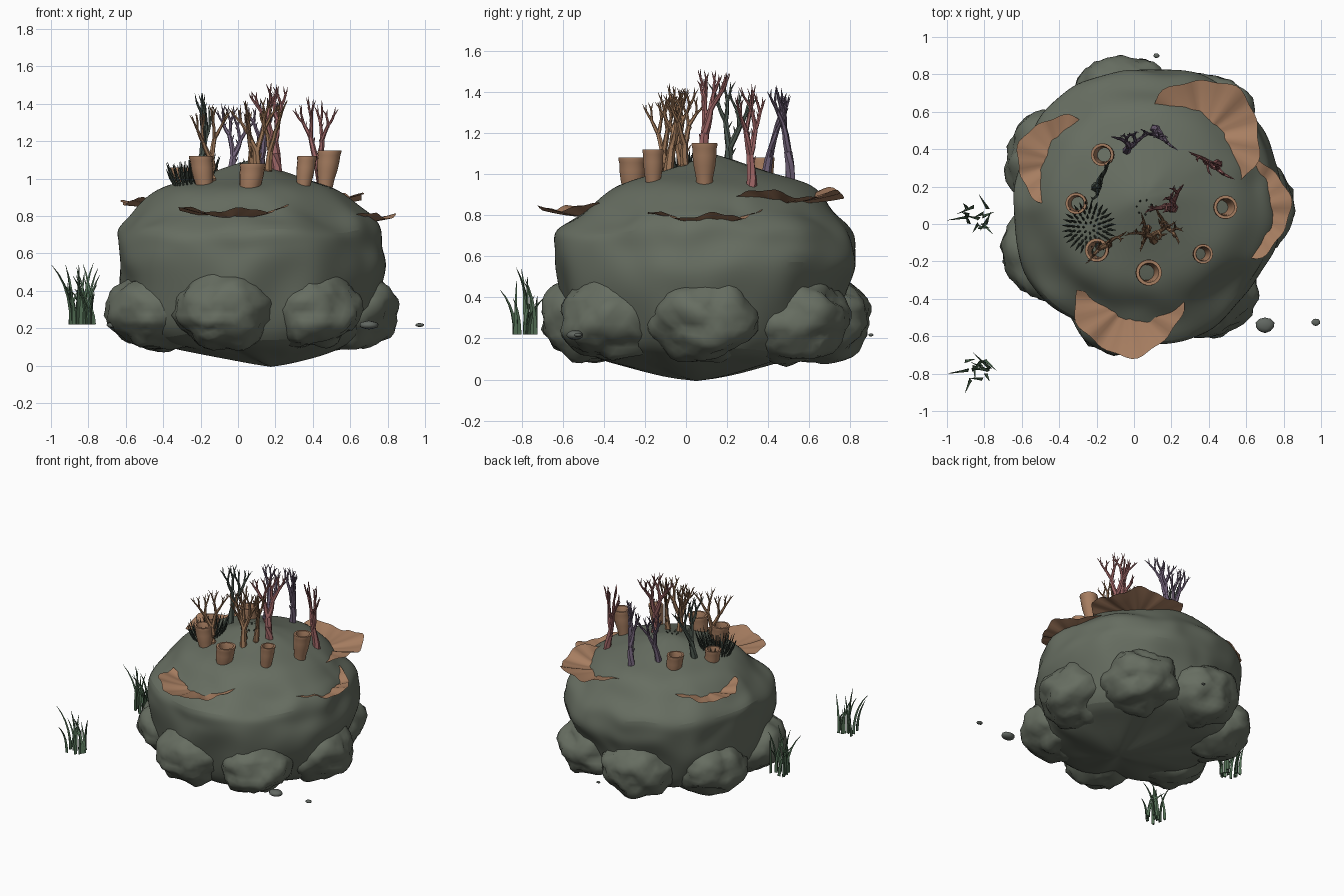
import bpy, bmesh, random
from math import sin, cos, pi, radians
from mathutils import Vector, noise

random.seed(5)
cube = bpy.data.objects.get("Cube")
if cube:
    bpy.data.objects.remove(cube)


def material(name, rgb):
    m = bpy.data.materials.new(name)
    m.use_nodes = True
    m.diffuse_color = (*rgb, 1)
    m.node_tree.nodes["Principled BSDF"].inputs["Base Color"].default_value = (*rgb, 1)
    return m


STONE = material("mossy stone", (.135, .155, .12))
PEBBLE = material("grey pebble", (.12, .135, .12))
CLAY = material("tan sponge", (.39, .21, .12))
RED = material("dull red", (.34, .13, .13))
PURPLE = material("dusky purple", (.17, .125, .195))
BROWN = material("warm brown", (.33, .18, .095))
DARK = material("dark green", (.08, .105, .085))
SPIKE = material("blackish green", (.045, .06, .047))
GRASS = material("grass green", (.08, .15, .085))


def finish(bm, name, mat, angle=40, closed=True):
    if closed:
        bmesh.ops.recalc_face_normals(bm, faces=bm.faces)
    me = bpy.data.meshes.new(name)
    bm.to_mesh(me)
    bm.free()
    me.materials.append(mat)
    ob = bpy.data.objects.new(name, me)
    bpy.context.collection.objects.link(ob)
    bpy.ops.object.select_all(action='DESELECT')
    ob.select_set(True)
    bpy.context.view_layer.objects.active = ob
    bpy.ops.object.shade_smooth_by_angle(angle=radians(angle))
    return ob


def tube(bm, pts, radii, sides):
    """Skin a path with rings, closing both ends."""
    rings = []
    for i, p in enumerate(pts):
        d = pts[min(i + 1, len(pts) - 1)] - pts[max(i - 1, 0)]
        q = d.to_track_quat('Z', 'Y')
        rings.append([bm.verts.new(p + q @ Vector((cos(2 * pi * k / sides), sin(2 * pi * k / sides), 0)) * radii[i])
                      for k in range(sides)])
    for a, b in zip(rings, rings[1:]):
        for k in range(sides):
            j = (k + 1) % sides
            bm.faces.new((a[k], a[j], b[j], b[k]))
    bm.faces.new(rings[0][::-1])
    bm.faces.new(rings[-1])


def lathe(bm, profile, center, sides):
    """Revolve (radius, height) points about an upright axis."""
    vs = [bm.verts.new((center[0] + r, center[1], z)) for r, z in profile]
    es = [bm.edges.new(e) for e in zip(vs, vs[1:])]
    bmesh.ops.spin(bm, geom=vs + es, cent=(*center, 0), axis=(0, 0, 1),
                   angle=2 * pi, steps=sides, use_merge=True)
    bmesh.ops.remove_doubles(bm, verts=bm.verts, dist=.0005)


# Main boulder: lumpy flanks bulging left, crown leaning back, pointed foot
CENTER = (.055, .095)
CROWN = (.06, .135)
PROFILE = [(0, -.015), (.2, .03), (.42, .085), (.6, .14), (.67, .3), (.71, .43), (.74, .55), (.73, .64),
           (.725, .72), (.65, .79), (.59, .84), (.53, .91), (.45, .96), (.33, .99), (.19, 1.035), (0, 1.1)]
bm = bmesh.new()
lathe(bm, PROFILE, CENTER, 36)
for v in bm.verts:
    top = max(0, min(1, (v.co.z - .75) * 5))
    foot = max(0, 1 - v.co.z / .15)
    waist = max(0, 1 - abs(v.co.z - .52) / .17)
    flank = 1 - max(top, foot)
    n = noise.noise_vector(v.co * 3.2)
    m = noise.noise_vector(v.co * 7.5)
    v.co += n * (.02 + .03 * flank) + m * (.01 + .04 * flank)
    v.co.x += .1 * foot + .04 * waist
    v.co.y += (CROWN[1] - CENTER[1]) * top - .04 * foot + .015 * waist
lowest = min(v.co.z for v in bm.verts)
for v in bm.verts:
    v.co.z -= (lowest + .012) * max(0, 1 - v.co.z * 2)
body = finish(bm, "boulder", STONE, 50)
rounding = body.modifiers.new("rounding", 'SUBSURF')
rounding.levels = rounding.render_levels = 2


def ground(x, y):
    r = (Vector((x, y)) - Vector(CROWN)).length
    upper = PROFILE[8:]
    for (ra, za), (rb, zb) in zip(upper, upper[1:]):
        if rb <= r <= ra:
            return za + (zb - za) * (ra - r) / (ra - rb)
    return 1.0


def lump(name, loc, size, rough, mat, detail=4):
    bm = bmesh.new()
    bmesh.ops.create_icosphere(bm, subdivisions=detail, radius=1)
    seed = Vector(loc) * 9
    for v in bm.verts:
        d = v.co.copy()
        k = 1 + rough * (noise.noise(d * 1.7 + seed) + .5 * noise.noise(d * 4 + seed)
                         + .16 * noise.noise(d * 9 + seed))
        v.co = Vector(loc) + Vector([d[i] * size[i] * k for i in range(3)])
    finish(bm, name, mat, 55)


# Ring of seven rocks around the foot
for i in range(7):
    a = radians(-103 + i * 360 / 7)
    lump(f"foot_rock_{i + 1}", (.055 + .53 * cos(a), .095 + .55 * sin(a), .3), (.268, .268, .215), .16, STONE)

# Loose pebbles
for i, (x, y, r) in enumerate([(.7, -.54, .052), (.972, -.525, .024), (.12, .9, .016), (-.67, -.2, .034)]):
    lump(f"pebble_{i + 1}", (x, y, .217), (r, r * .8, r * .45), .1, PEBBLE, 2)


# Ruffled paper-thin shelves growing out of the sides, tilted up at the rim
def shelf(name, x, y, z, radius, facing, rise, wave, depth=1.0):
    bm = bmesh.new()
    rows, cols = 8, 37
    f = radians(facing)
    out, along = Vector((cos(f), sin(f), 0)), Vector((-sin(f), cos(f), 0))
    grid = []
    for i in range(rows):
        t = i / (rows - 1)
        row = []
        for j in range(cols):
            s = 2 * j / (cols - 1) - 1
            a = radians(102 * s)
            r = radius * t * (1 + .04 * sin(8 * s + 1) * t + .025 * sin(17 * s))
            p = Vector((x, y, z)) + out * cos(a) * r * depth + along * sin(a) * r
            p.z += rise * t * t + wave * t * (sin(9 * s + .5) + .4 * sin(23 * s)) + .02 * t * s * s
            row.append(bm.verts.new(p))
        grid.append(row)
    for a, b in zip(grid, grid[1:]):
        for j in range(cols - 1):
            bm.faces.new((a[j], b[j], b[j + 1], a[j + 1]))
    bmesh.ops.remove_doubles(bm, verts=bm.verts, dist=.0005)
    finish(bm, name, CLAY, closed=False)


shelf("front_shelf", -.03, -.42, .79, .285, -92, .04, .013)
shelf("left_shelf", .59, .085, .765, .27, 0, .032, .014, .9)
shelf("back_shelf", .365, .465, .86, .31, 45, .04, .018)
shelf("right_shelf", -.385, .335, .85, .24, 150, .02, .013)

# Barrel sponges with open tops
POTS = [(-.17, .37, .062, 1.08), (-.31, .11, .058, 1.06), (-.2, -.14, .064, 1.12),
        (.08, -.26, .07, 1.08), (.37, -.16, .053, 1.12), (.49, .09, .064, 1.15)]
SECTION = [(.62, -.2), (.68, -.16), (.84, -.11), (.93, -.06), (.94, -.025), (1, -.01), (.98, 0),
           (.75, 0), (.68, -.015), (.62, -.06), (.55, -.19)]
for i, (x, y, r, top) in enumerate(POTS):
    bm = bmesh.new()
    lathe(bm, [(r * k, top + h) for k, h in SECTION], (x, y), 18)
    for v in bm.verts:
        v.co.x += (v.co.z - top) * .12 * (1 if x > 0 else -1)
    finish(bm, f"barrel_sponge_{i + 1}", CLAY, 50)


# Branching corals, each fanned along one direction
def branch(bm, start, direction, length, radius, depth, fan):
    pts, radii = [start], [radius]
    d = direction.copy()
    for i in range(3):
        d = (d + Vector((random.uniform(-.14, .14), random.uniform(-.14, .14), .13))).normalized()
        pts.append(pts[-1] + d * length / 3)
        radii.append(radius * (1 - (.1 if depth else .28) * (i + 1)))
    tube(bm, pts, radii, 6)
    if depth:
        for side in (-1, 1):
            spread = random.uniform(.3, .55) * side
            nd = (d + fan * spread + fan.cross(Vector((0, 0, 1))) * random.uniform(-.25, .25)).normalized()
            branch(bm, pts[-1], nd, length * random.uniform(.6, .78), radius * .66, depth - 1, fan)
        # A short side twig
        nd = (d + fan * random.choice((-.8, .8))).normalized()
        branch(bm, pts[2], nd, length * .38, radius * .42, 0, fan)


# Name, colour, position, fan direction, height of the tips
CORALS = [("purple_coral", PURPLE, -.04, .39, 15, 1.4), ("purple_coral", PURPLE, .11, .51, -10, 1.43),
          ("red_coral", RED, .45, .32, 135, 1.44), ("red_coral", RED, .21, .09, 35, 1.51),
          ("brown_coral", BROWN, .07, -.02, 80, 1.42), ("brown_coral", BROWN, .11, -.09, 30, 1.44),
          ("brown_coral", BROWN, .16, -.01, 110, 1.42), ("brown_coral", BROWN, -.14, -.11, 45, 1.4),
          ("green_coral", DARK, -.21, .19, 75, 1.46)]
for i, (name, mat, x, y, turn, top) in enumerate(CORALS):
    bm = bmesh.new()
    fan = Vector((cos(radians(turn)), sin(radians(turn)), 0))
    base = Vector((x, y, ground(x, y) - .045))
    branch(bm, base, Vector((0, 0, 1)), .17, .027, 4, fan)
    # Grow each coral evenly to its height
    k = (top - base.z) / (max(v.co.z for v in bm.verts) - base.z)
    for v in bm.verts:
        v.co = base + (v.co - base) * k
    finish(bm, f"{name}_{i + 1}", mat)


# Spiky tufts on the crown
def spikes(name, x, y, reach, rings, tall):
    bm = bmesh.new()
    for ring in range(1, rings + 1):
        count = ring * 7
        for k in range(count):
            a = 2 * pi * (k + ring * .4) / count
            out = Vector((cos(a), sin(a), 0))
            foot = Vector((x, y, 0)) + out * reach * .65 * ring / rings
            foot.z = ground(foot.x, foot.y) - .015
            tip = foot + out * reach * .35 * ring / rings + Vector((0, 0, tall * random.uniform(.75, 1.1)))
            tube(bm, [foot, (foot + tip) / 2 + out * .004, tip], [.0055, .0055, .001], 4)
    finish(bm, name, SPIKE)


spikes("spiky_tuft", -.24, -.02, .145, 4, .125)
spikes("small_tuft", .055, .09, .045, 1, .03)


# Grass tufts standing apart
def grass(name, x, y):
    bm = bmesh.new()
    for k in range(14):
        foot = Vector((x + random.uniform(-.07, .07), y + random.uniform(-.06, .06), .22))
        lean = Vector((random.uniform(-.1, .07), random.uniform(-.07, .09), random.uniform(.16, .34)))
        if k == 0:
            foot, lean = Vector((x - .06, y, .22)), Vector((-.108, -.02, .32))
        pts, radii = [], []
        for i in range(6):
            t = i / 5
            pts.append(foot + Vector((lean.x * t * t, lean.y * t * t, lean.z * (1.25 * t - .25 * t * t))))
            radii.append(.012 * (1 - t) ** .7 + .0008)
        tube(bm, pts, radii, 3)
    finish(bm, name, GRASS)


grass("grass_tuft_back", -.83, .04)
grass("grass_tuft_front", -.83, -.78)
